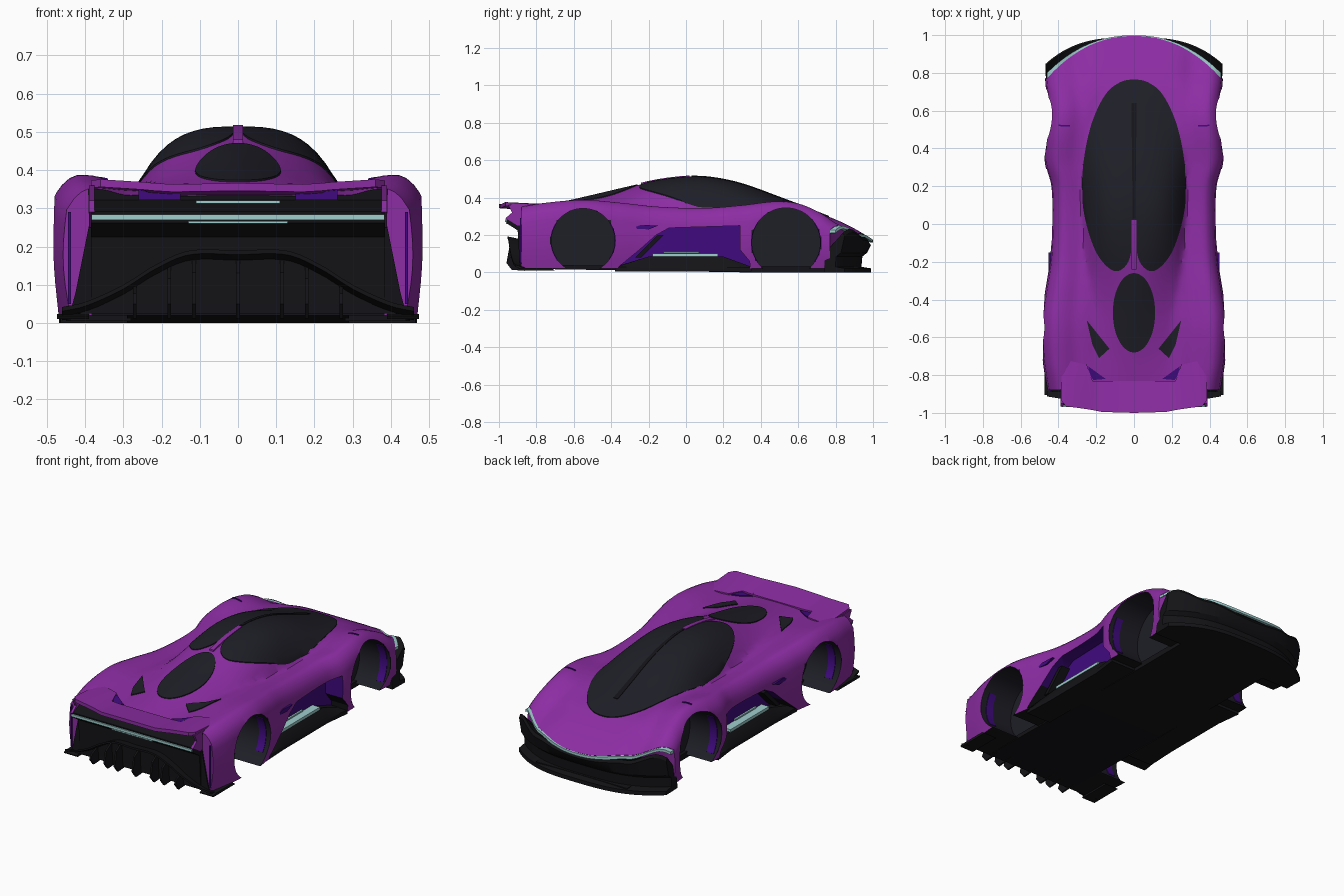
import bpy, bmesh, math
from mathutils import Vector

if "Cube" in bpy.data.objects:
    bpy.data.objects.remove(bpy.data.objects["Cube"])

def mat(name, c):
    m = bpy.data.materials.new(name)
    m.diffuse_color = (*c, 1)
    m.use_nodes = True
    m.node_tree.nodes["Principled BSDF"].inputs["Base Color"].default_value = m.diffuse_color
    return m

PURPLE = mat("purple paint", (0.265, 0.026, 0.37))
INDIGO = mat("indigo trim", (0.05, 0.003, 0.21))
GLASS = mat("dark glass", (0.013, 0.013, 0.02))
BLACK = mat("black trim", (0.007, 0.007, 0.009))
PALE = mat("pale light", (0.35, 0.62, 0.62))

def make(name, verts, faces, m, fix=True, smooth=True):
    me = bpy.data.meshes.new(name)
    me.from_pydata([tuple(v) for v in verts], [], faces)
    if fix:
        bm = bmesh.new()
        bm.from_mesh(me)
        bmesh.ops.recalc_face_normals(bm, faces=bm.faces)
        bm.to_mesh(me)
        bm.free()
    ob = bpy.data.objects.new(name, me)
    bpy.context.collection.objects.link(ob)
    for k in ([m] if m else []):
        me.materials.append(k)
    if smooth:
        shade(ob)
    return ob

def shade(ob, a=32):
    bpy.ops.object.select_all(action='DESELECT')
    bpy.context.view_layer.objects.active = ob
    ob.select_set(True)
    bpy.ops.object.shade_smooth_by_angle(angle=math.radians(a))

def prism(name, pts, x0, x1, m):
    """Extrude a (y, z) profile along x."""
    n = len(pts)
    v = [(x0, *p) for p in pts] + [(x1, *p) for p in pts]
    f = [(i, (i + 1) % n, n + (i + 1) % n, n + i) for i in range(n)]
    return make(name, v, f + [tuple(range(n)), tuple(range(n, 2 * n))], m)

def pair(name, pts, x0, x1, m):
    return [prism(name + "_right", pts, x0, x1, m), prism(name + "_left", pts, -x1, -x0, m)]

def rings(name, secs, m):
    """Skin closed sections and cap both ends."""
    k = len(secs[0])
    v = [p for s in secs for p in s]
    f = [(i * k + j, i * k + (j + 1) % k, (i + 1) * k + (j + 1) % k, (i + 1) * k + j)
         for i in range(len(secs) - 1) for j in range(k)]
    return make(name, v, f + [tuple(range(k)), tuple(range(len(v) - k, len(v)))], m)

def rect(y0, y1, z0, z1):
    return [(y0, z0), (y1, z0), (y1, z1), (y0, z1)]

def curve(*p):
    """Smooth interpolation through (position, value) pairs."""
    def slope(i):
        a, b = max(i - 1, 0), min(i + 1, len(p) - 1)
        return (p[b][1] - p[a][1]) / (p[b][0] - p[a][0])
    def f(t):
        t = min(max(t, p[0][0]), p[-1][0])
        i = next(j for j in range(len(p) - 1) if t <= p[j + 1][0])
        h = p[i + 1][0] - p[i][0]
        u = (t - p[i][0]) / h
        return ((2*u**3 - 3*u*u + 1) * p[i][1] + (u**3 - 2*u*u + u) * h * slope(i)
                + (3*u*u - 2*u**3) * p[i + 1][1] + (u**3 - u*u) * h * slope(i + 1))
    return f

# Body shape: width, centre deck, fenders, roof line, canopy width
W = curve((-.9, .445), (-.72, .474), (-.5, .48), (-.35, .46), (-.2, .437), (0, .427),
          (.2, .432), (.32, .462), (.42, .462), (.6, .447), (.75, .46), (.85, .465))
DECK = curve((-.9, .33), (-.7, .343), (-.5, .355), (-.2, .357), (.3, .358), (.5, .348),
             (.7, .318), (.8, .283), (.9, .235), (1, .175))
FEND = curve((-.9, .348), (-.75, .373), (-.55, .388), (-.35, .373), (-.15, .352), (.1, .345),
             (.3, .36), (.48, .38), (.6, .369), (.72, .318), (.8, .265), (.9, .22), (1, .175))
ROOF = curve((-.9, .33), (-.7, .365), (-.5, .41), (-.3, .457), (-.15, .49), (0, .508),
             (.1, .507), (.2, .493), (.3, .469), (.4, .435), (.5, .397), (.6, .36), (.7, .323),
             (.8, .275), (.9, .22), (1, .15))
CANW = curve((-.9, .2), (-.7, .2), (-.5, .21), (-.3, .24), (-.1, .264), (.1, .274),
             (.3, .27), (.5, .235), (.65, .18), (.78, .12))
POWER = curve((-.7, 1.6), (-.4, 1.7), (-.1, 2.7), (.1, 3), (.5, 2.6), (.7, 2.2))

def H(x, y):
    a = min(1, abs(x) / W(y))
    b = min(max((a - .35) / .45, 0), 1)
    z = DECK(y) + (FEND(y) - DECK(y)) * b * b * (3 - 2 * b)
    z -= .012 * math.exp(-((a - .66) / .1) ** 2) + .055 * max(0, (a - .86) / .14) ** 2
    r = abs(x) / CANW(y)
    return z + (max(0, ROOF(y) - DECK(y)) * (1 - r ** POWER(y)) if r < 1 else 0)

def nose(s):
    return .995 - .225 * abs(s) ** 2.2

# Main body shell: top skin, rounded flanks and floor
N, M, K = 48, 110, 7
secs = []
for r in range(M + 1):
    y0 = -.88 + 1.88 * r / M
    q = max(0, (y0 - .5) / .5)
    top, bot = [], []
    for i in range(N + 1):
        s = 2 * i / N - 1
        y = .5 + q * (nose(s) - .5) if q else y0
        yb = .5 + q * .27 if q else y0
        x = s * W(y)
        top.append(Vector((x, y, H(x, y))))
        bot.append(Vector((s * (W(yb) - .01), yb, .02)))
    def wall(a, b, sg):
        return [a.lerp(b, j / K) + Vector((sg * .014 * math.sin(math.pi * j / K), 0, 0)) for j in range(1, K)]
    secs.append(top + wall(top[-1], bot[-1], 1) + bot[::-1] + wall(top[0], bot[0], -1)[::-1])
L = len(secs[0])
verts = [p for s in secs for p in s]
faces = [(i * L + j, i * L + (j + 1) % L, (i + 1) * L + (j + 1) % L, (i + 1) * L + j)
         for i in range(M) for j in range(L)]
B0 = N + K
for o in (0, M * L):
    for i in range(1, N - 1):
        faces.append((o + i, o + i + 1, o + B0 + N - i - 1, o + B0 + N - i))
    faces.append(tuple(o + j for j in [0, 1, B0 + N - 1] + list(range(B0 + N, L))))
    faces.append(tuple(o + j for j in range(N - 1, B0 + 2)))
body = make("body_shell", verts, faces, PURPLE, smooth=False)

# Cut wheel arches and side scoops
ARCH = [(-.55, .17, .172), (.535, .16, .185)]
cutters = []
for cy, cz, r in ARCH:
    circ = [(cy + r * math.cos(t * math.pi / 32), cz + r * math.sin(t * math.pi / 32)) for t in range(64)]
    cutters += pair("arch_cutter", circ, .27, .6, None)
    # Indigo lining at the outer edge of each arch
    for part, a0 in (("front", -35), ("rear", 145)):
        ang = [math.radians(a0 + 7 * k) for k in range(11)]
        arc = [(cy + (r + .002) * math.cos(t), cz + (r + .002) * math.sin(t)) for t in ang]
        arc += [(cy + (r - .003) * math.cos(t), cz + (r - .003) * math.sin(t)) for t in ang[::-1]]
        pair("arch_lining_" + part, arc, .4, .445, INDIGO)
scoop = [(-.37, -.05), (-.36, .03), (-.25, .12), (-.16, .2), (-.09, .238), (.29, .25), (.29, .12), (.34, .06), (.35, -.05)]
cutters += pair("scoop_cutter", scoop, .355, .6, None)
for c in cutters:
    c.hide_render = True
    b = body.modifiers.new("cut", 'BOOLEAN')
    b.operation, b.solver, b.object = 'DIFFERENCE', 'EXACT', c
dg = bpy.context.evaluated_depsgraph_get()
me = bpy.data.meshes.new_from_object(body.evaluated_get(dg))
body.modifiers.clear()
body.data = me
for c in cutters:
    bpy.data.objects.remove(c)
me.materials.clear()
for m in (PURPLE, INDIGO, BLACK, GLASS):
    me.materials.append(m)
for p in me.polygons:
    (x, y, z), n = p.center, p.normal
    p.material_index = 0
    if any(math.hypot(y - cy, z - cz) < r + .002 for cy, cz, r in ARCH):
        p.material_index = 3
    elif -.4 < y < .352 and .021 < z < .256 and (abs(x) < .36 or abs(n.x) < .5):
        p.material_index = 1 if z > .1 or abs(n.x) > .7 else 2
    elif n.z < -.5 or (n.y < -.7 and abs(x) < .38):
        p.material_index = 2
shade(body, 35)

def drape(name, pts, m, off=.005, sub=6, smooth=True):
    """Thin plate following the body top inside a star-shaped outline."""
    n = len(pts)
    if sum(pts[i][0] * pts[(i + 1) % n][1] - pts[(i + 1) % n][0] * pts[i][1] for i in range(n)) < 0:
        pts = pts[::-1]
    P = [Vector(p) for p in pts]
    out = []
    for i in range(n):
        a, b, c, d = P[i - 1], P[i], P[(i + 1) % n], P[(i + 2) % n]
        for k in range(sub):
            t = k / sub
            out.append(b.lerp(c, t) if not smooth else .5 * (2 * b + (c - a) * t
                       + (2*a - 5*b + 4*c - d) * t * t + (3*b - a - 3*c + d) * t ** 3))
    cen = sum(out, Vector((0, 0))) / len(out)
    R, n = 14, len(out)
    v = [(cen.x, cen.y, H(*cen) + off)]
    for k in range(1, R + 2):
        for p in out:
            q = cen.lerp(p, min(k / R, 1))
            v.append((q.x, q.y, H(*q) + (off if k <= R else -.004)))
    f = [(0, 1 + i, 1 + (i + 1) % n) for i in range(n)]
    f += [(1 + k*n + i, 1 + (k+1)*n + i, 1 + (k+1)*n + (i+1) % n, 1 + k*n + (i+1) % n)
          for k in range(R) for i in range(n)]
    return make(name, v, f, m, fix=False)

# Canopy glass, roof strip, centre rib, rear window
half = [(.03, -.2), (.08, -.248), (.135, -.232), (.2, -.15), (.25, -.01), (.274, .14), (.267, .33),
        (.225, .53), (.155, .68), (.08, .747)]
drape("canopy_glass", [(0, -.1)] + half + [(0, .765)] + [(-x, y) for x, y in half[::-1]], GLASS)
drape("roof_strip", [(-.013, -.24), (.013, -.24), (.013, .02), (-.013, .02)], PURPLE, .009, 8, False)
drape("canopy_rib", [(-.007, .03), (.007, .03), (.014, .64), (-.014, .64)], BLACK, .008, 8, False)
drape("rear_window", [(.112 * math.cos(t * math.pi / 6), -.47 + .21 * math.sin(t * math.pi / 6))
                      for t in range(12)], GLASS)
# Deck vents
for side, g in (("right", 1), ("left", -1)):
    drape("deck_vent_" + side, [(g * x, y) for x, y in [(.25, -.51), (.13, -.66), (.185, -.71), (.22, -.64)]], GLASS, .005, 5, False)
    drape("wing_vent_" + side, [(g * x, y) for x, y in [(.24, -.755), (.15, -.82), (.215, -.826), (.24, -.79)]], INDIGO, .006, 5, False)
    drape("fender_slit_" + side, [(g * x, y) for x, y in [(.34, .515), (.4, .518), (.4, .526), (.34, .523)]], INDIGO, .004, 4, False)

# Rear wing with end plates
wing = [(0, -.83, -1, .347, .366), (.17, -.83, -.995, .347, .363), (.22, -.83, -.985, .35, .366),
        (.25, -.745, -.98, .358, .369), (.36, -.72, -.965, .364, .376), (.385, -.74, -.935, .36, .373)]
secs = [[(g * x, a, za), (g * x, b, zb), (g * x, b, zb - .02), (g * x, a, za - .015)]
        for g, x, a, b, za, zb in [(-1, *w) for w in wing[:0:-1]] + [(1, *w) for w in wing]]
rings("rear_wing", secs, PURPLE)
pair("wing_end_plate", [(-.86, .36), (-.95, .36), (-.93, .32), (-.965, .29), (-.9, .25), (-.86, .25)], .376, .39, PURPLE)
pair("wing_duct", rect(-.905, -.84, .322, .348), .15, .26, INDIGO)

# Rear fascia and lights
prism("rear_fascia", [(-.8, .328), (-.885, .322), (-.962, .292), (-.958, .262), (-.9, .225), (-.89, .05), (-.8, .03)], -.385, .385, BLACK)
rings("rear_lower_panel", [[(-b, -.87, z), (b, -.87, z), (b, -.887, z), (-b, -.887, z)]
                           for b, z in ((.44, .025), (.425, .08), (.385, .28))], BLACK)
pair("rear_corner_edge", rect(-.887, -.87, .05, .29), .437, .445, INDIGO)
prism("rear_light_bar", rect(-.968, -.95, .27, .284), -.383, .383, PALE)
prism("rear_light_upper", rect(-.925, -.9, .313, .32), -.11, .11, PALE)
prism("rear_light_lower", rect(-.962, -.95, .26, .266), -.13, .13, PALE)

# Diffuser lip, fins and rear corner feet
lipz = curve((0, .185), (.13, .184), (.22, .145), (.3, .095), (.4, .05), (.47, .035))
secs = []
for i in range(41):
    x = -.46 + .92 * i / 40
    z = lipz(abs(x))
    secs.append([(x, -.86, z - .015), (x, -.955 + .2 * x * x, z + .005), (x, -.955 + .2 * x * x, z - .006), (x, -.86, z - .03)])
rings("diffuser_lip", secs, BLACK)
for i, x in enumerate((-.27, -.18, -.115, 0, .115, .18, .27)):
    h = lipz(abs(x)) - .01
    prism("diffuser_fin_%d" % i, [(-.8, .02), (-.93, .012), (-.96, .05), (-.945, h * .75), (-.88, h)], x - .005, x + .005, BLACK)
pair("rear_foot", [(-.7, .01), (-.9, .01), (-.905, .018), (-.88, .024), (-.72, .024)], .39, .474, BLACK)

# Floor, side sills and sill lights
prism("floor", [(-.88, .02), (.35, 0), (.95, 0), (.95, .03), (-.88, .04)], -.29, .29, BLACK)
for side, g in (("right", 1), ("left", -1)):
    rings("side_sill_" + side, [[(g * .28, y, .005), (g * w, y, .005), (g * w, y, .028), (g * .4, y, h), (g * .28, y, h)]
          for y, w, h in ((-.38, .44, .03), (-.2, .432, .085), (.2, .432, .085), (.35, .45, .03))], BLACK)
pair("sill_light", rect(-.18, .17, .084, .1), .345, .402, PALE)
pair("sill_light_upper", rect(-.12, .07, .104, .112), .35, .365, PALE)
pair("scoop_blade", [(-.27, .08), (-.24, .08), (-.12, .2), (-.15, .2)], .35, .41, BLACK)
pair("door_mark", [(-.29, .235), (-.24, .255), (-.15, .25), (-.2, .23)], .425, .453, INDIGO)

# Front bumper with splitter, and the nose light strip
secs, strip = [], []
for i in range(41):
    s = i / 20 - 1
    y = nose(s)
    x = s * W(y)
    z = H(x, y)
    yo = .988 - .14 * abs(s) ** 3
    secs.append([(s * .465, .74, 0)] + [(s * .468, yo - d, h) for d, h in
                ((0, 0), (0, .022), (.05, .03), (.045, .085), (.02, .105), (0, z - .035), (.01, z - .018))]
                + [(s * .455, .74, .1)])
    e = .025 * s * s
    strip.append([(x, y - .01, z - .001), (x, y + .004 + e, z - .003), (x, y + .004 + e, z - .018), (x, y - .01, z - .018)])
rings("front_bumper", secs, BLACK)
rings("nose_light_strip", strip, PALE)
